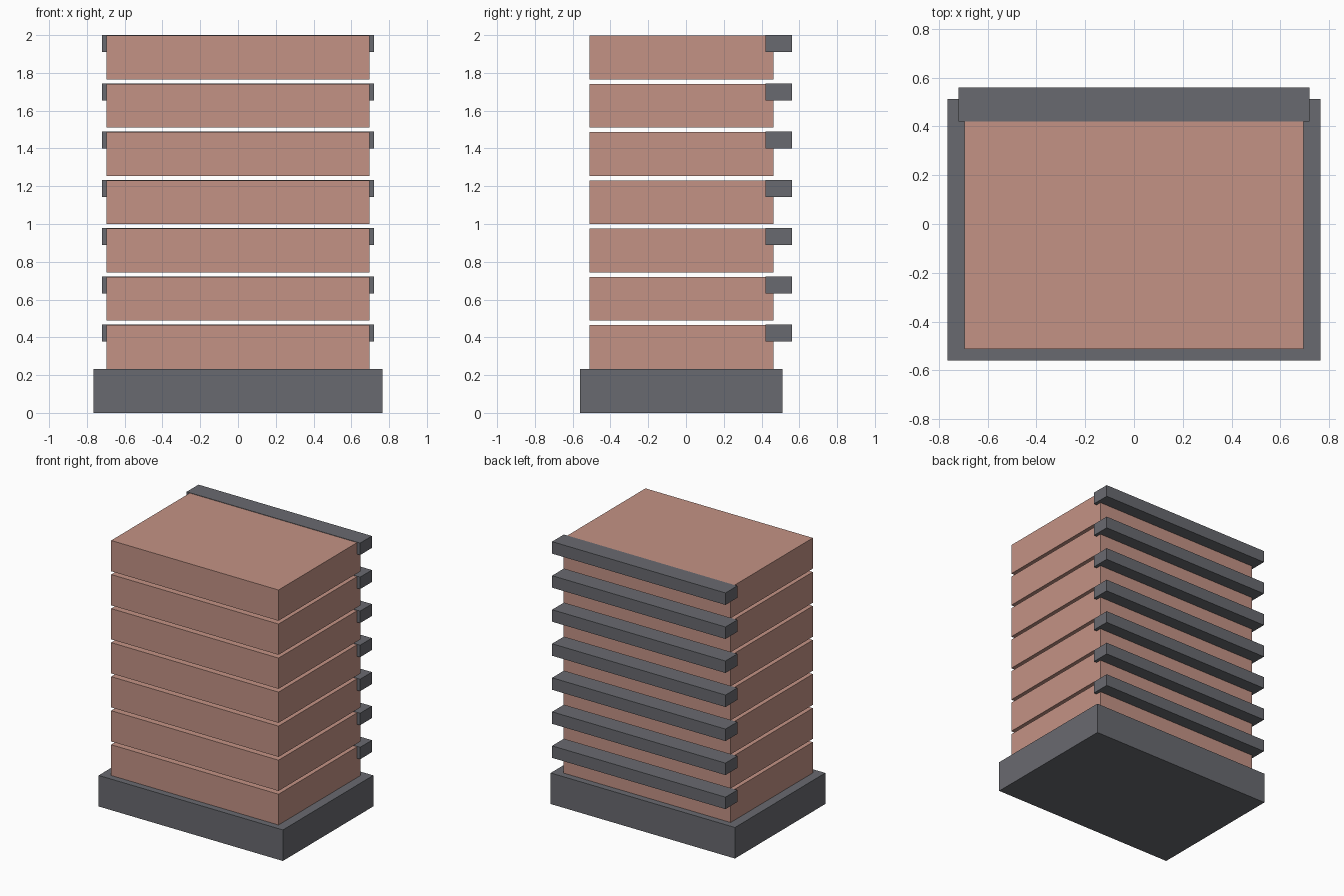
import bpy

cube = bpy.data.objects.get("Cube")
if cube:
    bpy.data.objects.remove(cube, do_unlink=True)


def make_material(name, rgb):
    mat = bpy.data.materials.new(name)
    mat.use_nodes = True
    color = (*rgb, 1.0)
    mat.diffuse_color = color
    mat.node_tree.nodes["Principled BSDF"].inputs["Base Color"].default_value = color
    return mat


def box(name, x_half, y_range, z_range, mat):
    """Box centred on x, spanning the given y and z ranges."""
    (y0, y1), (z0, z1) = y_range, z_range
    bpy.ops.mesh.primitive_cube_add(size=1, location=(0, (y0 + y1) / 2, (z0 + z1) / 2))
    obj = bpy.context.object
    obj.name = name
    obj.scale = (2 * x_half, y1 - y0, z1 - z0)
    bpy.ops.object.transform_apply(location=False, rotation=False, scale=True)
    obj.data.materials.append(mat)
    return obj


clay = make_material("clay_pink", (0.55, 0.29, 0.235))
slate = make_material("slate_grey", (0.141, 0.144, 0.162))

FLOORS = 7
BASE_TOP = 0.233
PITCH = 0.2555
FLOOR_HEIGHT = 0.231
LIP = 0.003  # balcony stands slightly proud of the floor top

# Ground level plinth, projecting to the front and sides
box("base", 0.765, (-0.56, 0.512), (0, BASE_TOP), slate)

# Stacked floors with open gaps, each with a balcony along the back
for i in range(FLOORS):
    bottom = BASE_TOP + i * PITCH
    top = bottom + FLOOR_HEIGHT
    box(f"floor_{i + 1}", 0.695, (-0.512, 0.463), (bottom, top), clay)
    box(f"balcony_{i + 1}", 0.72, (0.42, 0.56), (top + LIP - 0.09, top + LIP), slate)
